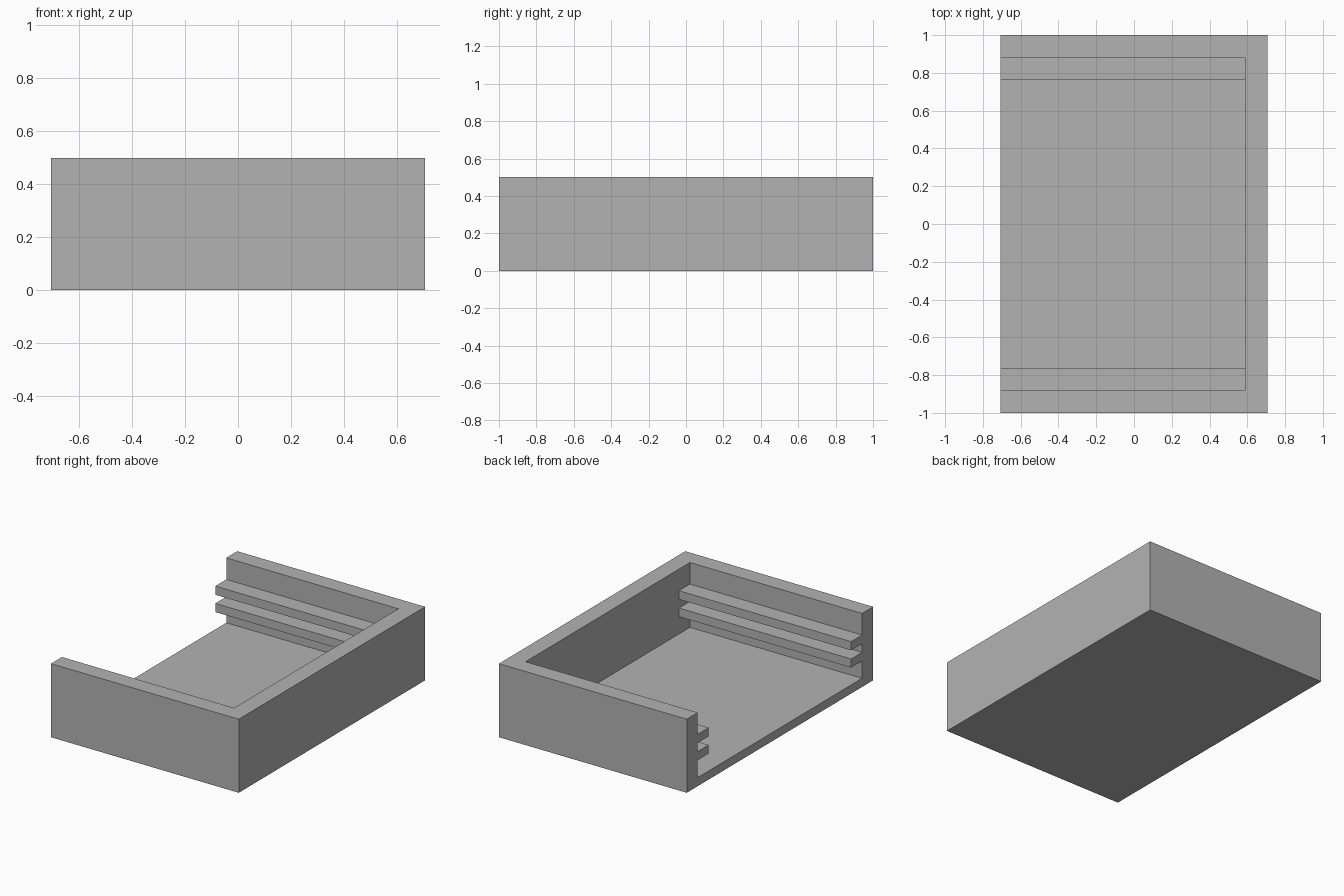
import bpy

cube = bpy.data.objects.get("Cube")
if cube:
    bpy.data.objects.remove(cube, do_unlink=True)

U = 2 / 34                      # module: one floor thickness
HALF_X, HALF_Y, HEIGHT = 12 * U, 17 * U, 8.5 * U
WALL, FLOOR = 2 * U, U

grey = bpy.data.materials.new("plain grey")
grey.use_nodes = True
grey.diffuse_color = (0.45, 0.45, 0.45, 1)
grey.node_tree.nodes["Principled BSDF"].inputs["Base Color"].default_value = grey.diffuse_color


def box(name, low, high):
    """Axis-aligned box between two corners."""
    centre = [(a + b) / 2 for a, b in zip(low, high)]
    bpy.ops.mesh.primitive_cube_add(size=1, location=centre)
    ob = bpy.context.object
    ob.name = name
    ob.scale = [b - a for a, b in zip(low, high)]
    bpy.ops.object.transform_apply(location=True, rotation=False, scale=True)
    ob.data.materials.append(grey)
    return ob


# Tray: a block hollowed from the top and open at the -x end
tray = box("tray", (-HALF_X, -HALF_Y, 0), (HALF_X, HALF_Y, HEIGHT))
cavity = box("cavity_cutter", (-HALF_X - U, -HALF_Y + WALL, FLOOR),
             (HALF_X - WALL, HALF_Y - WALL, HEIGHT + U))
cavity.hide_render = True
cut = tray.modifiers.new("cavity", 'BOOLEAN')
cut.operation = 'DIFFERENCE'
cut.solver = 'EXACT'
cut.object = cavity
bpy.context.view_layer.objects.active = tray
bpy.ops.object.modifier_apply(modifier=cut.name)
bpy.data.objects.remove(cavity, do_unlink=True)

# Two slide rails along the inside of each long wall
inner = HALF_Y - WALL
for side, y_low in (("front", -inner), ("back", inner - 2 * U)):
    for level, z in (("lower", 3 * U), ("upper", 5 * U)):
        box(f"{side}_{level}_rail", (-HALF_X, y_low, z),
            (HALF_X - WALL, y_low + 2 * U, z + U))
